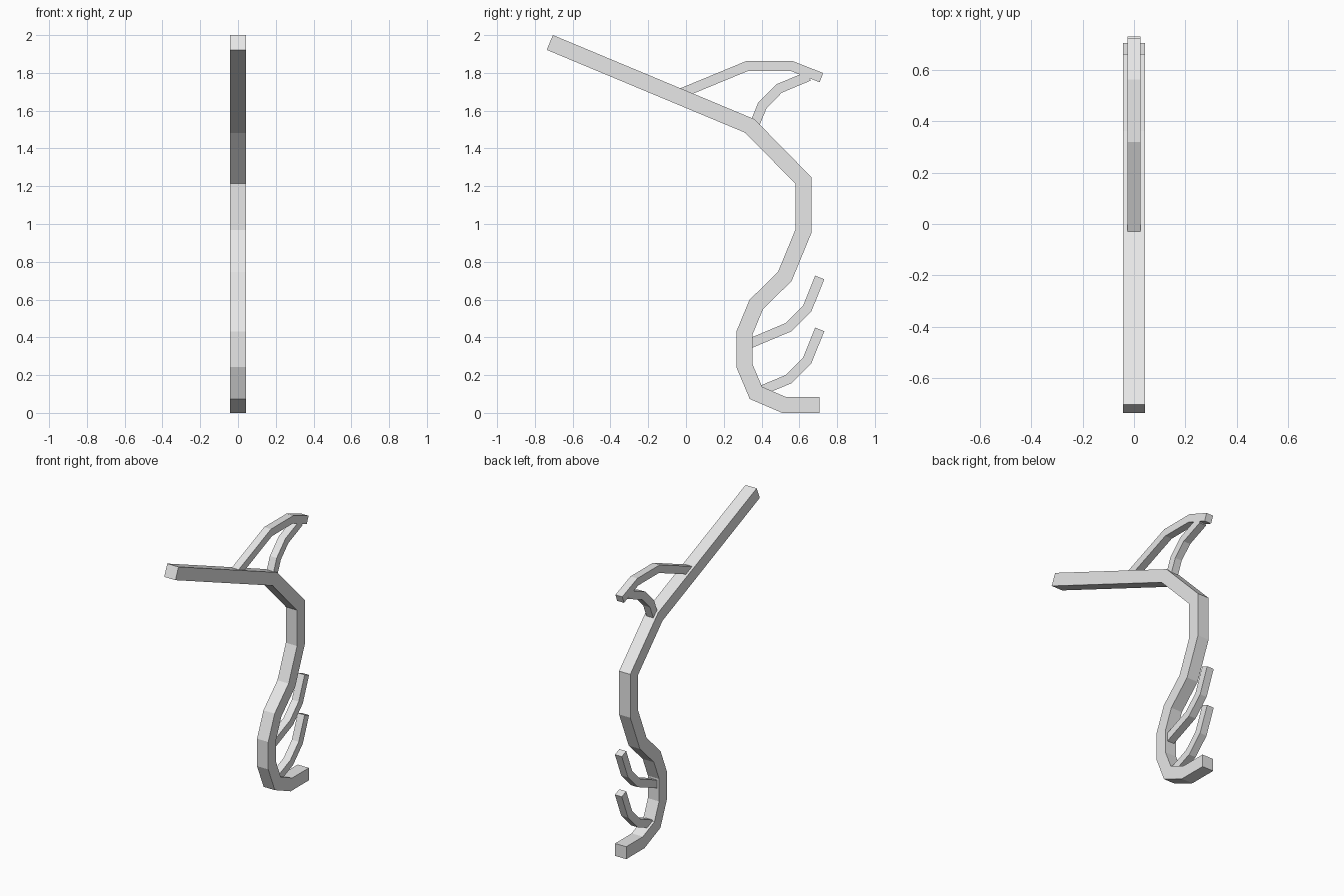
import bpy
import bmesh
from mathutils import Vector

if "Cube" in bpy.data.objects:
    bpy.data.objects.remove(bpy.data.objects["Cube"])

grey = bpy.data.materials.new("light_grey")
grey.diffuse_color = (0.8, 0.8, 0.8, 1.0)
grey.use_nodes = True
grey.node_tree.nodes["Principled BSDF"].inputs["Base Color"].default_value = grey.diffuse_color


def bar(name, path, thick, width):
    """Square bar following a (y, z) path with mitred corners, centred on x = 0."""
    pts = [Vector(p) for p in path]
    dirs = [(b - a).normalized() for a, b in zip(pts, pts[1:])]
    bm = bmesh.new()
    rings = []
    for i, p in enumerate(pts):
        before, after = dirs[max(i - 1, 0)], dirs[min(i, len(dirs) - 1)]
        tangent = (before + after).normalized()
        normal = Vector((-tangent.y, tangent.x))
        offset = normal * (thick / 2 / tangent.dot(after))
        ring = []
        for sx, sn in ((-1, -1), (1, -1), (1, 1), (-1, 1)):
            q = p + offset * sn
            ring.append(bm.verts.new((sx * width / 2, q.x, q.y)))
        rings.append(ring)
    for a, b in zip(rings, rings[1:]):
        for k in range(4):
            n = (k + 1) % 4
            bm.faces.new((a[k], a[n], b[n], b[k]))
    bm.faces.new(rings[0][::-1])
    bm.faces.new(rings[-1])
    bmesh.ops.recalc_face_normals(bm, faces=bm.faces)
    mesh = bpy.data.meshes.new(name)
    bm.to_mesh(mesh)
    bm.free()
    mesh.materials.append(grey)
    obj = bpy.data.objects.new(name, mesh)
    bpy.context.collection.objects.link(obj)
    return obj


# Main curved spine, from the raised front tip down to the foot
bar("spine", [(-0.721, 1.961), (0.338, 1.519), (0.621, 1.231), (0.621, 0.96),
              (0.523, 0.722), (0.372, 0.574), (0.309, 0.422), (0.309, 0.251),
              (0.370, 0.106), (0.518, 0.0425), (0.707, 0.0425)], 0.085, 0.085)

# Crest at the back of the top arm
bar("crest_top", [(-0.06, 1.678), (0.325, 1.837), (0.558, 1.837),
                  (0.717, 1.775)], 0.052, 0.052)
bar("crest_strut", [(0.358, 1.515), (0.404, 1.627), (0.492, 1.717),
                    (0.65, 1.783)], 0.052, 0.052)

# Two matching hooks on the lower bend
bar("upper_hook", [(0.32, 0.36), (0.544, 0.454), (0.642, 0.553),
                   (0.708, 0.717)], 0.052, 0.052)
bar("lower_hook", [(0.40, 0.119), (0.544, 0.179), (0.642, 0.278),
                   (0.708, 0.442)], 0.052, 0.052)
